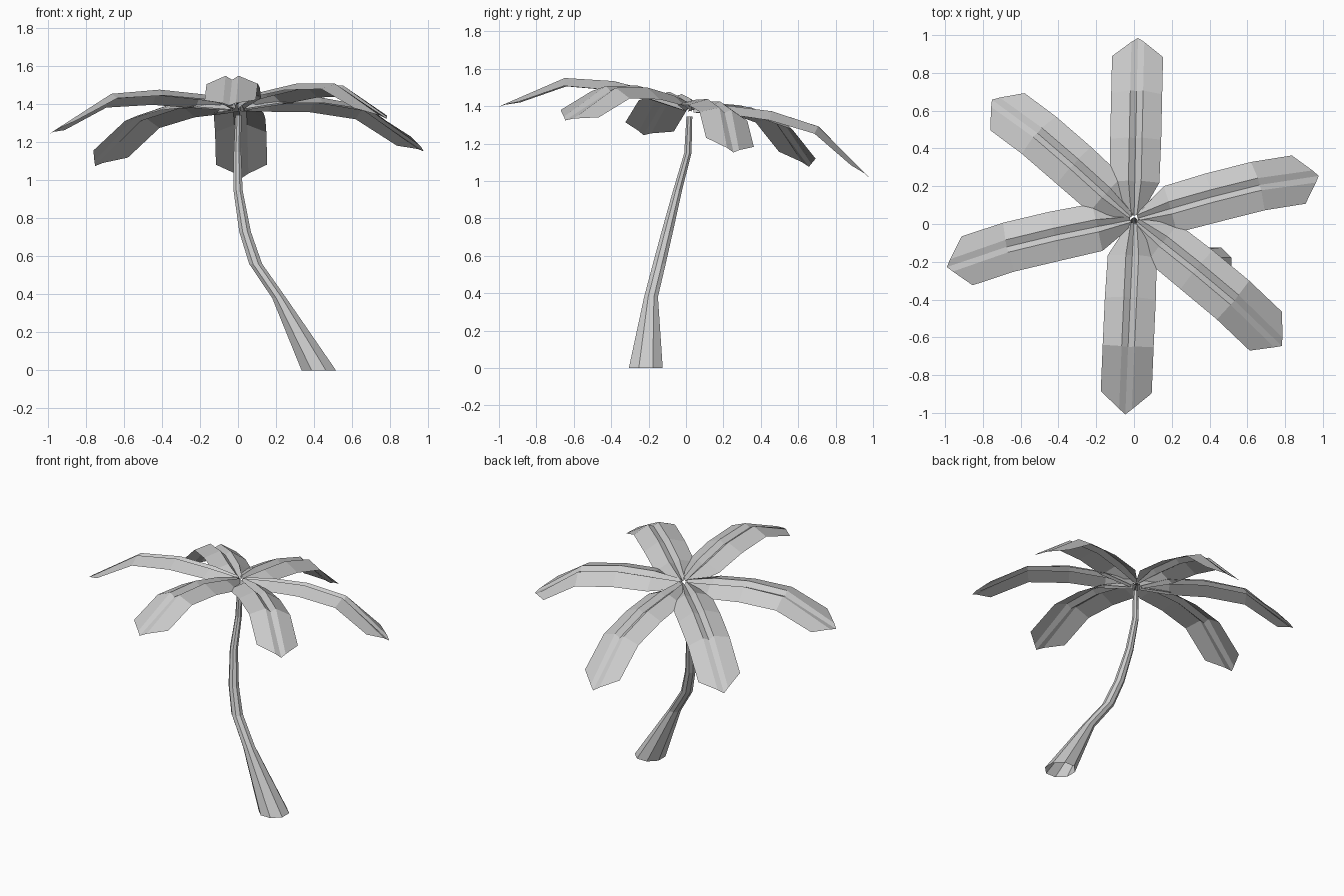
import bpy, bmesh
from math import sin, cos, pi, radians
from mathutils import Vector, Matrix

if "Cube" in bpy.data.objects:
    bpy.data.objects.remove(bpy.data.objects["Cube"])


def loft(name, rings, closed):
    """Skin a list of point rows with quads, flat shaded."""
    bm = bmesh.new()
    rows = [[bm.verts.new(p) for p in ring] for ring in rings]
    n = len(rows[0])
    for a, b in zip(rows, rows[1:]):
        for i in range(n if closed else n - 1):
            j = (i + 1) % n
            bm.faces.new((a[i], a[j], b[j], b[i]))
    if not closed:
        bmesh.ops.recalc_face_normals(bm, faces=bm.faces)
        if sum(f.normal.z for f in bm.faces) < 0:
            bmesh.ops.reverse_faces(bm, faces=bm.faces)
    me = bpy.data.meshes.new(name)
    bm.to_mesh(me)
    bm.free()
    ob = bpy.data.objects.new(name, me)
    bpy.context.collection.objects.link(ob)
    return ob


# Trunk: open eight-sided tube along a leaning path (x, y, z, radius)
path = [(.425, -.215, 0, .098), (.217, -.187, .38, .04), (.093, -.142, .56, .037),
        (.037, -.1, .73, .033), (0, -.045, .95, .026), (-.003, .01, 1.15, .021),
        (.002, .018, 1.345, .017)]
rings = [[(x + r * cos(pi * (i + .5) / 4), y + r * sin(pi * (i + .5) / 4), z)
          for i in range(8)] for x, y, z, r in path]
loft("trunk", rings, True)

# Frond stations: (ridge reach, ridge height, half width, edge reach, edge height, groove depth)
stations = [(.02, .045, .03, .02, .0, .02),
            (.20, .07, .13, .20, .025, .025),
            (.43, .085, .135, .43, .035, .025),
            (.69, .052, .135, .68, .01, .022),
            (.99, -.152, .135, .905, -.12, .018)]


def frond_rings():
    rows = []
    for k, (r, h, w, er, eh, g) in enumerate(stations):
        s = min(.034, w * .5)
        tip = .025 if k == len(stations) - 1 else 0
        rows.append([(er, -w, eh), (r, -s, h), (r + tip, 0, h - g),
                     (r, s, h), (er, w, eh)])
    return rows


# Crown: six fronds around a hub that tilts down towards the back
tilt = Matrix.Translation((0, .02, 1.37)) @ Matrix.Rotation(radians(-10.8), 4, 'X')
for n, angle in enumerate((15.5, 88.8, 137.8, 192.5, 267.4, 320.5)):
    m = tilt @ Matrix.Rotation(radians(angle), 4, 'Z')
    loft(f"frond_{n + 1}", [[m @ Vector(p) for p in row] for row in frond_rings()], False)
